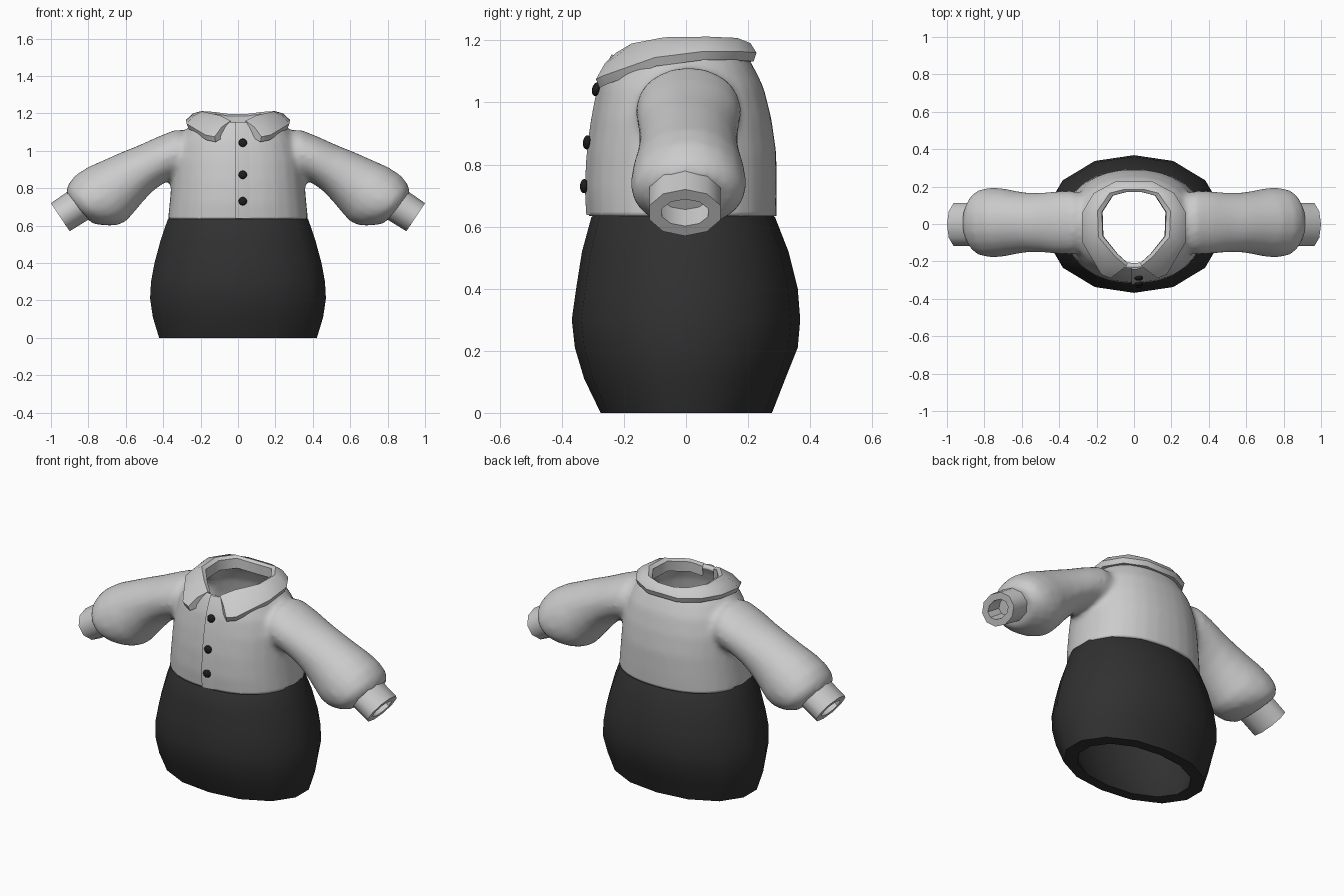
import bpy, bmesh, math
from mathutils import Vector

if "Cube" in bpy.data.objects:
    bpy.data.objects.remove(bpy.data.objects["Cube"])


def material(name, v):
    m = bpy.data.materials.new(name)
    m.diffuse_color = (v, v, v, 1)
    m.use_nodes = True
    m.node_tree.nodes["Principled BSDF"].inputs["Base Color"].default_value = m.diffuse_color
    return m


LIGHT = material("light grey cloth", 0.60)
DARK = material("charcoal cloth", 0.03)
BLACK = material("black button", 0.012)


def loft(name, parts, mat, cap=True, angle=40):
    """Skin closed rings of points; parts is a list of ring lists."""
    bm = bmesh.new()
    for rings in parts:
        vs = [[bm.verts.new(p) for p in r] for r in rings]
        n = len(vs[0])
        for a, b in zip(vs, vs[1:]):
            for i in range(n):
                j = (i + 1) % n
                bm.faces.new((a[i], a[j], b[j], b[i]))
        if cap:
            bm.faces.new(vs[0])
            bm.faces.new(vs[-1])
    bmesh.ops.recalc_face_normals(bm, faces=bm.faces)
    me = bpy.data.meshes.new(name)
    bm.to_mesh(me)
    bm.free()
    me.materials.append(mat)
    ob = bpy.data.objects.new(name, me)
    bpy.context.collection.objects.link(ob)
    smooth(ob, angle)
    return ob


def smooth(ob, angle):
    bpy.ops.object.select_all(action='DESELECT')
    ob.select_set(True)
    bpy.context.view_layer.objects.active = ob
    bpy.ops.object.shade_smooth_by_angle(angle=math.radians(angle))


def oval(z, rx, front, back, n, power):
    """Rounded horizontal ring with separate front and back depth."""
    pts = []
    for i in range(n):
        a = 2 * math.pi * i / n
        s, c = math.sin(a), math.cos(a)
        k = 1 / (abs(s) ** power + abs(c) ** power) ** (1 / power)
        pts.append(Vector((rx * s * k, (back if c > 0 else front) * c * k, z)))
    return pts


def tube(rows, side, n, y0):
    """Arm rings given by top and underside points plus depth."""
    rings = []
    for tx, tz, bx, bz, ry in rows:
        t, b = Vector((tx, y0, tz)), Vector((bx, y0, bz))
        c, u = (t + b) / 2, (t - b) / 2
        ring = []
        for i in range(n):
            a = 2 * math.pi * i / n
            p = c + u * math.cos(a) + Vector((0, ry * math.sin(a), 0))
            ring.append(Vector((p.x * side, p.y, p.z)))
        rings.append(ring)
    return rings


# Skirt: outer shell, thick hem, inner wall
skirt = [(0.645, .375, .29, .275), (.63, .384, .305, .287), (.52, .422, .335, .33),
         (.40, .455, .354, .36), (.30, .474, .368, .368), (.21, .479, .358, .360),
         (.11, .464, .328, .32), (0, .43, .275, .277), (0, .35, .215, .215),
         (.12, .385, .27, .27), (.3, .40, .31, .31), (.645, .33, .25, .24)]
loft("skirt", [[oval(*r, 14, 2.15) for r in skirt]], DARK, cap=False, angle=50)

# Blouse: torso and puffed sleeves fused into one smooth shell
torso = [(.58, .374, .31, .29), (.64, .374, .313, .292), (.72, .366, .318, .293),
         (.84, .355, .312, .291), (.95, .345, .297, .275), (1.05, .315, .277, .25),
         (1.12, .27, .25, .215), (1.17, .215, .222, .185), (1.21, .19, .2, .165)]
sleeve = [(.12, 1.08, .12, .86, .13), (.33, 1.115, .35, .845, .17),
          (.43, 1.075, .40, .825, .168), (.53, 1.03, .46, .78, .16),
          (.63, .99, .51, .725, .16), (.72, .95, .56, .665, .17),
          (.80, .915, .60, .62, .183), (.87, .87, .65, .60, .187),
          (.91, .82, .71, .60, .18), (.92, .77, .78, .61, .14)]
blouse = loft("blouse", [[oval(*r, 32, 2.25) for r in torso],
                         tube(sleeve, 1, 20, .008), tube(sleeve, -1, 20, .008)], LIGHT)
m = blouse.modifiers.new("fuse", 'REMESH')
m.mode = 'VOXEL'
m.voxel_size = 0.016
bpy.ops.object.modifier_apply(modifier="fuse")
m = blouse.modifiers.new("relax", 'SMOOTH')
m.factor, m.iterations = 0.5, 8
bpy.ops.object.modifier_apply(modifier="relax")
bm = bmesh.new()
bm.from_mesh(blouse.data)
for z, sign in ((.635, -1), (1.155, 1)):      # open waist and neck
    faces = [f for f in bm.faces if abs(f.calc_center_median().x) < .44]
    geom = set(faces)
    for f in faces:
        geom.update(f.verts)
        geom.update(f.edges)
    bmesh.ops.bisect_plane(bm, geom=list(geom), plane_co=(0, 0, z),
                           plane_no=(0, 0, sign), clear_outer=True)
bm.to_mesh(blouse.data)
bm.free()


def front_hit(x, z):
    ok, loc, nor, _ = blouse.ray_cast((x, -1, z), (0, 1, 0))
    return loc, nor


# Button placket: overlapping edge that sinks into the cloth on one side
rings = []
for i in range(13):
    z = .638 + (1.15 - .638) * i / 12
    ring = []
    for x, off in ((-.012, -.01), (-.012, .009), (.015, .009), (.08, -.002)):
        loc, nor = front_hit(x, z)
        ring.append(loc + nor * off)
    rings.append(ring)
loft("button_placket", [rings], LIGHT)

# Buttons
for z in (.73, .87, 1.04):
    loc, nor = front_hit(.025, z)
    bpy.ops.mesh.primitive_uv_sphere_add(segments=12, ring_count=8, radius=.023,
                                         location=loc + nor * .012)
    b = bpy.context.object
    b.name = "button"
    b.scale.z = .6
    b.rotation_euler = nor.to_track_quat('Z', 'Y').to_euler()
    b.data.materials.append(BLACK)
    smooth(b, 60)

m = blouse.modifiers.new("cloth thickness", 'SOLIDIFY')
m.thickness = .025
smooth(blouse, 50)

# Cuffs: short low-sided tubes with a hollow end
cuff = [(.87, .81, .77, .65, .12), (1.0, .72, .90, .57, .12),
        (.978, .688, .922, .602, .078), (.90, .74, .845, .655, .078)]
for side, name in ((1, "right_cuff"), (-1, "left_cuff")):
    loft(name, [tube(cuff, side, 10, -.003)], LIGHT, angle=45)

# Collar: folded band lofted around the neck; crest and outer edge per station
half = [((.04, -.225, 1.16), (.125, -.29, 1.075)),
        ((.10, -.175, 1.19), (.175, -.27, 1.085)),
        ((.19, -.07, 1.21), (.275, -.10, 1.145)),
        ((.195, .07, 1.212), (.278, .06, 1.165)),
        ((.13, .165, 1.208), (.215, .165, 1.165)),
        ((.05, .185, 1.197), (.10, .227, 1.16))]
mirrored = [tuple((-p[0], p[1], p[2]) for p in s) for s in reversed(half)]
rings = []
for crest, edge in half + mirrored:
    c, e = Vector(crest), Vector(edge)
    inner = Vector((c.x * .88, c.y * .92, c.z - .012))
    low = Vector((c.x * .86, c.y * .92, c.z - .07))
    drop = Vector((0, 0, -.028))
    rings.append([low, inner, c, c.lerp(e, .55) + Vector((0, 0, .014)), e,
                  e + drop - Vector((e.x, e.y, 0)) * .04, c.lerp(e, .3) + drop * 2])
loft("collar", [rings], LIGHT, angle=45)
